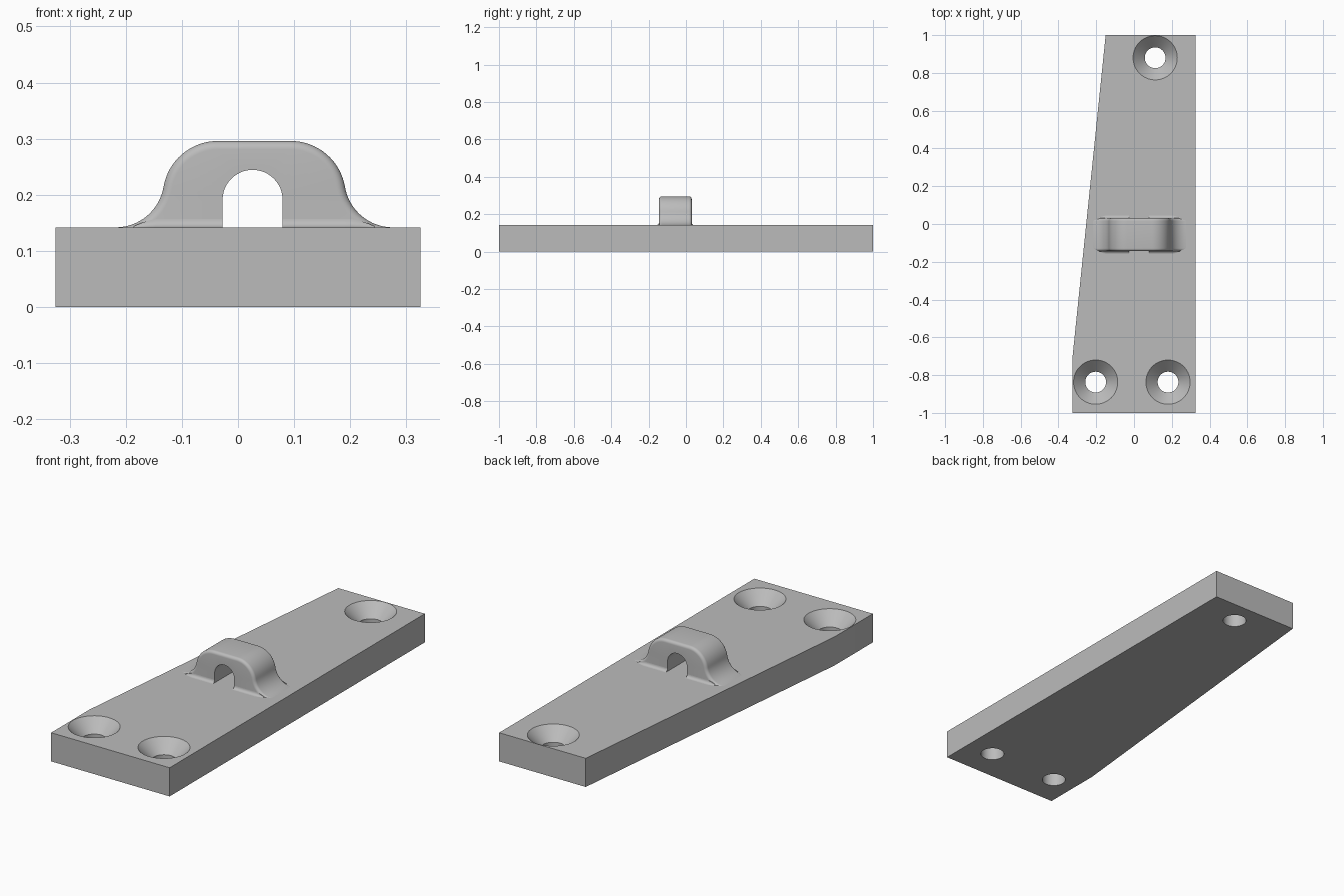
import bpy, bmesh, math

if "Cube" in bpy.data.objects:
    bpy.data.objects.remove(bpy.data.objects["Cube"])

TOP = 0.142          # plate thickness
Y0, Y1 = -0.144, 0.031   # front and back of the loop
CX, HX = 0.029, 0.026    # loop centre, opening centre
ROUND = 0.015        # edge rounding and base fillet radius

grey = bpy.data.materials.new("plain grey")
grey.diffuse_color = (0.5, 0.5, 0.5, 1)
grey.use_nodes = True
grey.node_tree.nodes["Principled BSDF"].inputs["Base Color"].default_value = grey.diffuse_color


def make_object(name, layers, caps=True, closed=True):
    """Loft a list of equal-length point rings into a mesh object."""
    bm = bmesh.new()
    rings = [[bm.verts.new(p) for p in ring] for ring in layers]
    n = len(rings[0])
    for a, b in zip(rings, rings[1:]):
        for i in range(n if closed else n - 1):
            j = (i + 1) % n
            bm.faces.new((a[i], a[j], b[j], b[i]))
    if caps:
        bm.faces.new(rings[0][::-1])
        bm.faces.new(rings[-1])
    bmesh.ops.recalc_face_normals(bm, faces=bm.faces)
    if caps:
        bmesh.ops.triangulate(bm, faces=[f for f in bm.faces if len(f.verts) > 4])
    mesh = bpy.data.meshes.new(name)
    bm.to_mesh(mesh)
    bm.free()
    mesh.materials.append(grey)
    ob = bpy.data.objects.new(name, mesh)
    bpy.context.collection.objects.link(ob)
    return ob


def activate(ob):
    bpy.ops.object.select_all(action='DESELECT')
    ob.select_set(True)
    bpy.context.view_layer.objects.active = ob


def smooth(ob):
    activate(ob)
    bpy.ops.object.shade_smooth_by_angle(angle=math.radians(30))


# Base plate with one tapered side
outline = [(-0.325, -1), (0.325, -1), (0.325, 1), (-0.15, 1), (-0.325, -0.7)]
plate = make_object("base_plate", [[(x, y, z) for x, y in outline] for z in (0, TOP)])

# Countersunk screw holes
for x, y in [(0.112, 0.88), (-0.203, -0.837), (0.18, -0.837)]:
    rings = [[(x + r * math.cos(i * math.tau / 64), y + r * math.sin(i * math.tau / 64), z)
              for i in range(64)]
             for r, z in [(0.055, -0.05), (0.055, TOP - 0.062), (0.127, TOP + 0.01)]]
    cutter = make_object("screw_hole_cutter", rings)
    cutter.hide_render = True
    activate(plate)
    mod = plate.modifiers.new("hole", 'BOOLEAN')
    mod.operation, mod.solver, mod.object = 'DIFFERENCE', 'EXACT', cutter
    bpy.ops.object.modifier_apply(modifier=mod.name)
    bpy.data.objects.remove(cutter)
smooth(plate)

# Loop outline, left half: concave foot then convex shoulder, as (x, z, nx, nz)
half = []
R1, R2 = 0.0865, 0.098
turn = math.radians(80.5)
for i in range(17):
    a = turn * i / 16
    half.append((-0.247 + R1 * math.sin(a), TOP + R1 * (1 - math.cos(a)),
                 -math.sin(a), math.cos(a)))
for i in range(1, 17):
    a = turn * (1 - i / 16)
    half.append((-0.065 - R2 * math.sin(a), 0.198 + R2 * math.cos(a),
                 -math.sin(a), math.cos(a)))
outer = half + [(-x, z, -nx, nz) for x, z, nx, nz in reversed(half)]

# Arched opening, right to left
HR = 0.0535
LOW = 0.12
arch = [(HX + HR, LOW)]
arch += [(HX + HR * math.cos(i * math.pi / 24), 0.191 + HR * math.sin(i * math.pi / 24))
         for i in range(25)]
arch.append((HX - HR, LOW))


def loop_ring(y, inset):
    pts = [(CX + x - nx * inset, y, z - nz * inset) for x, z, nx, nz in outer]
    pts += [(CX + 0.247, y, LOW)] + [(x, y, z) for x, z in arch] + [(CX - 0.247, y, LOW)]
    return pts


steps = [math.pi / 2 * i / 6 for i in range(7)]
layers = [loop_ring(Y0 + ROUND * (1 - math.sin(a)), ROUND * (1 - math.cos(a)))
          for a in reversed(steps)]
layers = [loop_ring(Y0 + ROUND * (1 - math.cos(a)), ROUND * (1 - math.sin(a))) for a in steps]
layers += [loop_ring(Y1 - ROUND * (1 - math.cos(a)), ROUND * (1 - math.sin(a)))
           for a in reversed(steps)]
smooth(make_object("cable_loop", layers))

# Concave fillets where the loop's faces meet the plate, fading out along the feet
for y, out in [(Y0, -1), (Y1, 1)]:
    for side, inner in [(-1, HX - HR), (1, HX + HR)]:
        sections = []
        for i in range(13):
            t = i / 12
            x = CX + side * 0.215
            x += (inner - x) * t
            r = ROUND * min(1, 0.05 + t * 4) ** 0.7
            ring = [(x, y - out * 0.002, TOP - 0.002), (x, y - out * 0.002, TOP + r)]
            ring += [(x, y + out * r * (1 - math.cos(a)), TOP + r * (1 - math.sin(a)))
                     for a in steps]
            ring.append((x, y + out * r, TOP - 0.002))
            sections.append(ring)
        smooth(make_object("base_fillet", sections))
